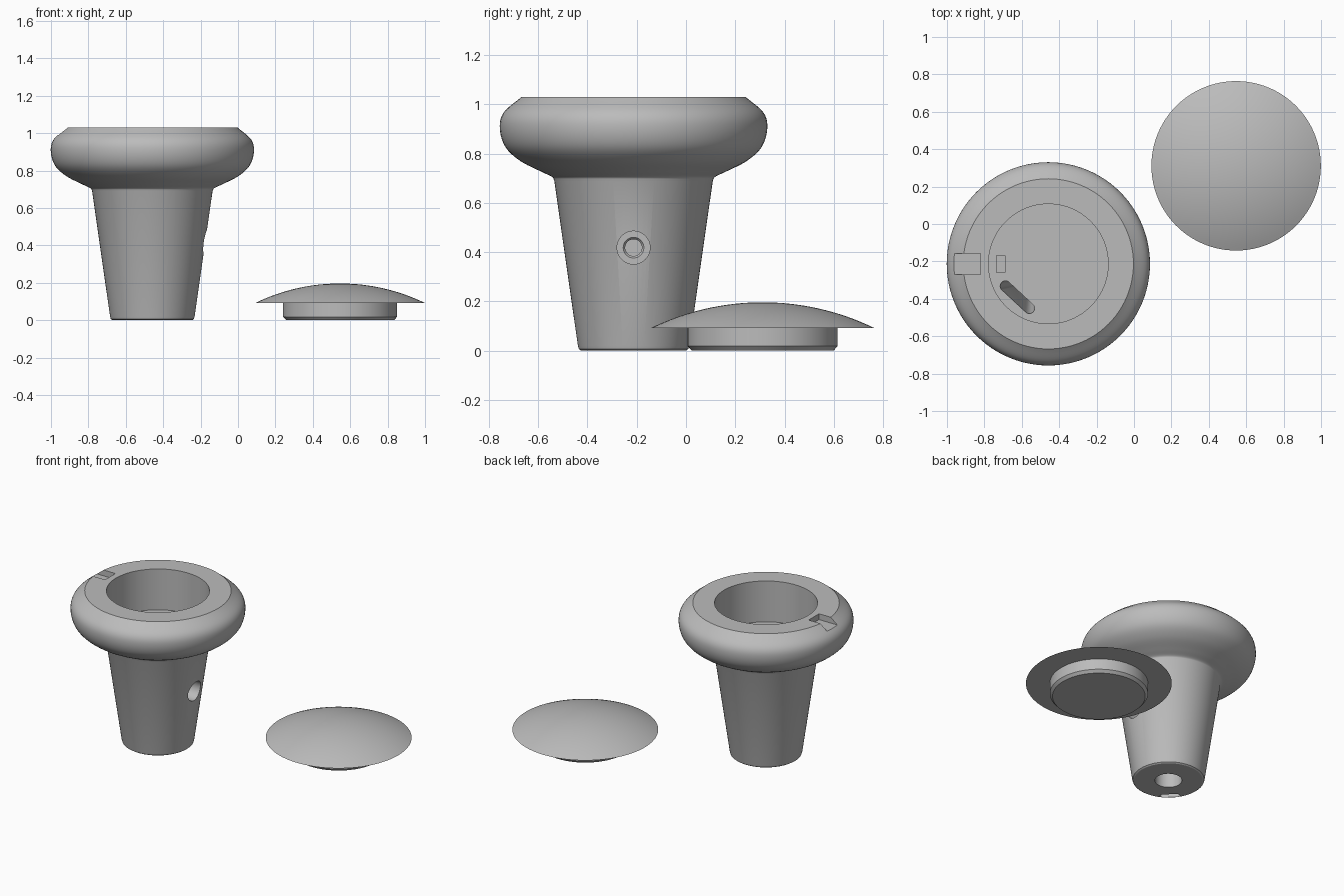
import bpy, bmesh, math
from mathutils import Vector, Matrix

if "Cube" in bpy.data.objects:
    bpy.data.objects.remove(bpy.data.objects["Cube"])

grey = bpy.data.materials.new("plain grey")
grey.diffuse_color = (0.5, 0.5, 0.5, 1)
grey.use_nodes = True
grey.node_tree.nodes["Principled BSDF"].inputs["Base Color"].default_value = grey.diffuse_color
CX, CY = -0.458, -0.213          # axis of the handle
LX, LY = 0.546, 0.311            # axis of the cap


def finish(name, bm, loc):
    bmesh.ops.recalc_face_normals(bm, faces=bm.faces)
    me = bpy.data.meshes.new(name)
    bm.to_mesh(me)
    bm.free()
    me.materials.append(grey)
    ob = bpy.data.objects.new(name, me)
    ob.location = loc
    bpy.context.collection.objects.link(ob)
    return ob


def lathe(name, profile, loc, seg=96):
    """Revolve (radius, height) points; both ends lie on the axis."""
    bm = bmesh.new()
    rings = []
    for r, z in profile:
        n = 1 if r == 0 else seg
        rings.append([bm.verts.new((r * math.cos(math.tau * i / seg),
                                    r * math.sin(math.tau * i / seg), z)) for i in range(n)])
    for a, b in zip(rings, rings[1:]):
        for i in range(seg):
            j = (i + 1) % seg
            quad = [a[i % len(a)], a[j % len(a)], b[j % len(b)], b[i % len(b)]]
            bm.faces.new(list(dict.fromkeys(quad)))
    return finish(name, bm, loc)


def box(name, size, loc):
    bm = bmesh.new()
    bmesh.ops.create_cube(bm, size=1)
    bmesh.ops.scale(bm, vec=size, verts=bm.verts)
    return finish(name, bm, loc)


def spline(pts, steps=6):
    """Smooth curve through the points."""
    p = [Vector(q) for q in pts]
    p = [2 * p[0] - p[1]] + p + [2 * p[-1] - p[-2]]
    out = []
    for a, b, c, d in zip(p, p[1:], p[2:], p[3:]):
        for k in range(steps):
            t = k / steps
            out.append(tuple(0.5 * (2 * b + (c - a) * t + (2 * a - 5 * b + 4 * c - d) * t * t
                                    + (3 * b - a - 3 * c + d) * t ** 3)))
    return out + [tuple(pts[-1])]


def smooth(ob):
    bpy.ops.object.select_all(action='DESELECT')
    ob.select_set(True)
    bpy.context.view_layer.objects.active = ob
    bpy.ops.object.shade_smooth_by_angle(angle=math.radians(30))


def cut(ob, cutter):
    bpy.context.view_layer.objects.active = ob
    m = ob.modifiers.new("cut", 'BOOLEAN')
    m.operation, m.solver, m.object = 'DIFFERENCE', 'EXACT', cutter
    bpy.ops.object.modifier_apply(modifier=m.name)
    bpy.data.objects.remove(cutter)


# Handle: tapered stem, rounded rim and cup-shaped recess
rim = spline([(0.322, 0.69), (0.332, 0.706), (0.378, 0.728), (0.46, 0.77), (0.52, 0.826),
              (0.543, 0.90), (0.528, 0.966), (0.455, 1.03)])
handle = lathe("handle", [(0, 0), (0.213, 0), (0.222, 0.006), (0.226, 0.02)] + rim
               + [(0.32, 1.03), (0.32, 0.75), (0, 0.75)], (CX, CY, 0))

# Bore in the bottom of the stem
cut(handle, lathe("bottom_bore", [(0, -0.1), (0.084, -0.1), (0.084, 0.3), (0, 0.3)], (CX, CY, 0), 48))

# Stepped port in the side of the stem
port = lathe("side_port", [(0, 0.06), (0.034, 0.06), (0.034, 0.18), (0.042, 0.19), (0.067, 0.19),
                           (0.067, 0.5), (0, 0.5)], (CX, CY, 0.418), 48)
port.data.transform(Matrix.Rotation(math.pi / 2, 4, 'Y'))
cut(handle, port)

# Notch on the rim and small pocket in the recess floor
cut(handle, box("rim_notch", (0.28, 0.112, 0.1), (-0.96, CY, 1.04)))
cut(handle, box("floor_pocket", (0.045, 0.09, 0.08), (-0.712, CY, 0.75)))

# Slanted slot that follows the stem wall from the recess floor to the base
bm = bmesh.new()
out = Vector((-0.68, -0.733, 0))
side = Vector((0.733, -0.68, 0))
ends = []
for r, half, w, z in ((0.186, 0.04, 0.018, -0.05), (0.247, 0.09, 0.029, 0.80)):
    ring = []
    for i in range(24):
        a = math.tau * (i + 0.5) / 24
        u = w * math.cos(a) + math.copysign(half, math.cos(a))
        ring.append(bm.verts.new(out * (r + w * math.sin(a)) + side * u + Vector((0, 0, z))))
    ends.append(ring)
    bm.faces.new(ring)
for i in range(24):
    j = (i + 1) % 24
    bm.faces.new((ends[0][i], ends[0][j], ends[1][j], ends[1][i]))
cut(handle, finish("slot", bm, (CX, CY, 0)))
smooth(handle)

# Cap: shallow dome with a chamfered plug below
R, H = 0.453, 0.104
ball = (R * R + H * H) / (2 * H)
top = math.asin(R / ball)
dome = [(ball * math.sin(top * k / 16), 0.092 + H - ball * (1 - math.cos(top * k / 16)))
        for k in range(16, 0, -1)]
cap = lathe("cap", [(0, 0), (0.288, 0), (0.305, 0.018), (0.305, 0.092)] + dome
            + [(0, 0.092 + H)], (LX, LY, 0))
smooth(cap)
